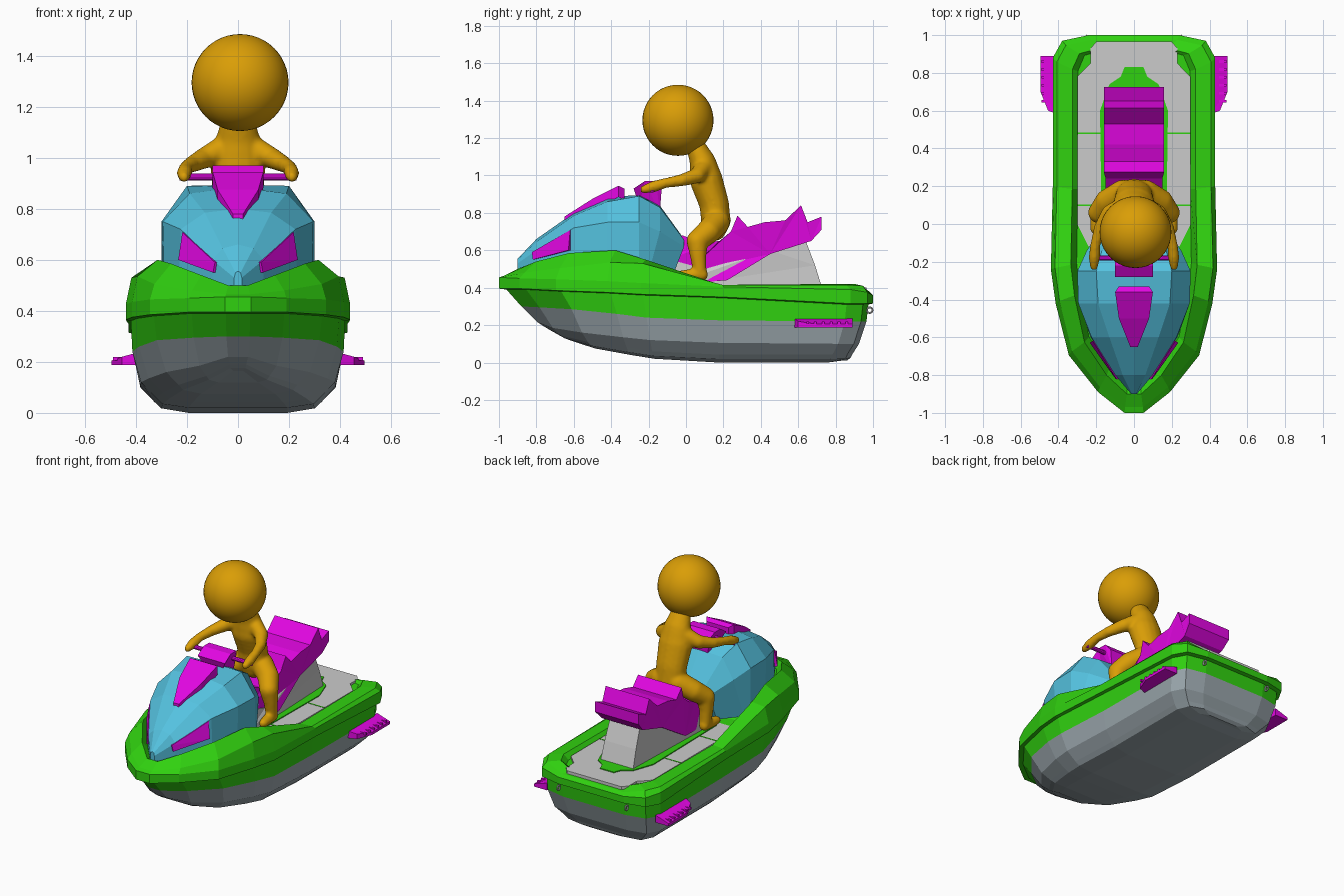
import bpy, bmesh
from math import pi
from mathutils import Vector, Matrix

if "Cube" in bpy.data.objects:
    bpy.data.objects.remove(bpy.data.objects["Cube"])


def material(name, r, g, b):
    m = bpy.data.materials.new(name)
    m.diffuse_color = (r, g, b, 1)
    m.use_nodes = True
    m.node_tree.nodes["Principled BSDF"].inputs["Base Color"].default_value = m.diffuse_color
    return m


GREEN = material("green", .03, .64, .005)
CYAN = material("cyan", .09, .54, .74)
MAGENTA = material("magenta", .76, .002, .76)
ORANGE = material("orange", .70, .34, .002)
SLATE = material("slate", .33, .39, .42)


def finish(name, bm, mat=None):
    bmesh.ops.recalc_face_normals(bm, faces=bm.faces)
    me = bpy.data.meshes.new(name)
    bm.to_mesh(me)
    bm.free()
    ob = bpy.data.objects.new(name, me)
    bpy.context.collection.objects.link(ob)
    if mat:
        me.materials.append(mat)
    return ob


def sym(half):
    """Close a half outline by mirroring it across x = 0."""
    return half + [(-x, y, z) for x, y, z in reversed(half)]


def loft(name, rings, mat=None, strips=True, caps=(0, -1)):
    """Skin closed rings; cap with left-right strips or one triangulated face."""
    bm = bmesh.new()
    vs = [[bm.verts.new(p) for p in r] for r in rings]
    n = len(vs[0])
    for a, b in zip(vs, vs[1:]):
        for i in range(n):
            j = (i + 1) % n
            bm.faces.new((a[i], a[j], b[j], b[i]))
    for r in (vs[c] for c in caps):
        if strips:
            for i in range(n // 2 - 1):
                bm.faces.new((r[i], r[i + 1], r[n - 2 - i], r[n - 1 - i]))
        else:
            bmesh.ops.triangulate(bm, faces=[bm.faces.new(r)])
    bmesh.ops.remove_doubles(bm, verts=bm.verts, dist=1e-4)
    return finish(name, bm, mat)


def slab(name, profile, mat=None):
    """Side profile of (half width, y, z) points spanned from left to right."""
    return loft(name, [[(s * w, y, z) for w, y, z in profile] for s in (-1, 1)], mat, False)


def plate(name, half, z0, z1, mat=None):
    return loft(name, [sym([(x, y, z) for x, y in half]) for z in (z0, z1)], mat, caps=(-1,))


def box(name, loc, size, mat=None):
    bm = bmesh.new()
    bmesh.ops.create_cube(bm, size=1, matrix=Matrix.Translation(loc) @ Matrix.Diagonal((*size, 1)))
    return finish(name, bm, mat)


# Hull: one plan outline, scaled per level (width, bow, stern) with its own sheer line
PLAN = [(.05, -1), (.19, -.89), (.345, -.695), (.415, -.42), (.44, -.24),
        (.43, .2), (.43, .88), (.38, .97), (.24, 1)]


def level(sx, bow, stern, *zs, taper=0):
    return sym([(x * sx * (1 + taper * min(0, y)), y * (bow if y < 0 else stern), z)
                for (x, y), z in zip(PLAN, zs)])


waterline = level(.95, .88, .965, .30, .295, .285, .26, .24, .225, .22, .22, .22, taper=.04)
loft("lower_hull", [
    level(.45, .70, .86, .165, .12, .075, .04, .02, 0, 0, .01, .01, taper=.1),
    level(.70, .73, .88, .175, .13, .09, .055, .035, .018, .018, .02, .025, taper=.16),
    level(.76, .755, .89, .19, .145, .11, .08, .06, .042, .042, .045, .045, taper=.16),
    level(.89, .80, .925, .22, .185, .16, .135, .12, .105, .10, .10, .10, taper=.12),
    waterline], SLATE, caps=(0,))
loft("upper_hull", [
    waterline,
    level(.955, .96, .975, .39, .39, .38, .37, .36, .345, .31, .31, .31),
    level(1, 1, 1, .395, .395, .385, .375, .365, .35, .315, .315, .315),
    level(1, 1, 1, .455, .45, .445, .435, .425, .405, .39, .375, .36),
    level(.95, .97, .975, .465, .48, .505, .535, .53, .415, .415, .41, .375),
    level(.76, .90, .93, .50, .54, .585, .60, .55, .415, .42, .42, .385),
    level(.69, .86, .92, .48, .5, .52, .5, .40, .39, .385, .385, .385)], GREEN, caps=(-1,))

# Footwell mats, seams and the island below the seat
plate("deck_mat", [(.24, -.12), (.3, 0), (.3, .78), (.23, .85), (.23, .93), (.2, .965)], .38, .4)
plate("seat_island", [(.17, -.08), (.18, .6), (.13, .74), (.07, .78), (.05, .83)], .39, .406, GREEN)
for s in (-1, 1):
    for y in (.1, .48):
        box("mat_seam", (s * .235, y, .399), (.13, .008, .006), GREEN)

# Seat and its pedestal
slab("seat_pedestal", [(.15, -.15, .39), (.13, -.12, .56), (.13, .1, .5), (.13, .45, .6),
                       (.11, .64, .65), (.115, .69, .52), (.12, .73, .39)])
slab("seat", [(.12, -.1, .55), (.12, -.02, .68), (.13, .08, .64), (.15, .18, .65), (.15, .24, .70),
              (.16, .275, .785), (.16, .33, .725), (.16, .42, .75), (.16, .53, .76), (.16, .615, .84),
              (.16, .65, .75), (.16, .725, .78), (.16, .725, .71), (.15, .67, .65), (.14, .45, .58),
              (.15, .22, .44), (.14, .1, .43), (.12, 0, .48)], MAGENTA)

# Hood: half sections of bottom, side, shoulder and crest along y; low rear corners lean forward
SECTIONS = [
    (-.9, (.015, .49), (.015, .53), (.01, .55), (0, .555)),
    (-.8, (.1, .51), (.1, .6), (.06, .645), (0, .66)),
    (-.6, (.23, .55), (.225, .72), (.13, .785), (0, .80)),
    (-.42, (.29, .55), (.295, .75), (.19, .86), (0, .885)),
    (-.25, (.3, .52), (.3, .75), (.2, .89), (0, .895)),
    (-.14, (.28, .44), (.25, .70), (.17, .83), (0, .84)),
    (-.01, (.17, .44), (.16, .62), (.12, .655), (0, .66))]
loft("hood", [sym([(x, y - (.07 if z < .46 else 0), z) for x, z in sec])
              for y, *sec in SECTIONS], CYAN)

# Hood scoop
scoop = [(.02, -.65, .78), (.08, -.5, .875), (.1, -.36, .945), (.08, -.33, .93)]
loft("hood_scoop", [sym([(x, y, z - d) for x, y, z in scoop]) for d in (.06, 0)], MAGENTA)

# Handlebar console and bar
slab("handlebar_console", [(.05, -.25, .84), (.1, -.28, .93), (.1, -.22, .97), (.1, -.16, .97),
                           (.08, -.13, .93), (.06, -.14, .80)], MAGENTA)
bm = bmesh.new()
bmesh.ops.create_cone(bm, cap_ends=True, segments=10, radius1=.014, radius2=.014, depth=.46,
                      matrix=Matrix.Translation((0, -.18, .925)) @ Matrix.Rotation(pi / 2, 4, 'Y'))
finish("handlebar", bm, MAGENTA)

# Paired parts: headlights, side fins with ribs, tow hooks
LIGHT = [(.092, -.825, .59), (.22, -.62, .708), (.236, -.63, .60), (.1, -.82, .55)]
FIN = [(.4, .58, .235), (.455, .6, .22), (.495, .7, .205), (.495, .89, .205), (.4, .89, .235)]
for s in (-1, 1):
    loft("headlight", [[(s * (x - d * .85), y + d * .5, z) for x, y, z in LIGHT]
                       for d in (.04, .002)], MAGENTA, False)
    loft("side_fin", [[(s * x, y, .187) for x, y, z in FIN],
                      [(s * x, y, z) for x, y, z in FIN]], MAGENTA, False)
    for i in range(6):
        box("fin_rib", (s * .465, .65 + .042 * i, .212), (.05, .014, .014), MAGENTA)
    bpy.ops.mesh.primitive_torus_add(location=(s * .25, .982, .28), rotation=(0, pi / 2, 0),
                                     major_radius=.015, minor_radius=.005,
                                     major_segments=16, minor_segments=8)
    bpy.context.object.name = "tow_hook"

# Rider body: spheres swept along limb paths (x, y, z, radius), fused by remeshing
TORSO = [(0, .05, 1.16, .05), (0, .09, 1.07, .07), (0, .11, .97, .088),
         (0, .15, .85, .08), (0, .16, .76, .08), (0, .155, .71, .06)]
ARM = [(.05, .095, 1.04, .052), (.13, .06, 1.0, .042), (.18, -.02, .975, .033),
       (.205, -.11, .96, .027), (.21, -.175, .94, .031), (.212, -.225, .925, .022)]
LEG = [(.06, .165, .75, .07), (.14, .12, .70, .066), (.185, .06, .65, .058),
       (.195, .065, .57, .044), (.195, .075, .48, .036)]
FOOT = [(.195, .085, .47, .034), (.2, .01, .467, .032), (.205, -.03, .465, .026)]
bm = bmesh.new()


def limb(path, side=1, wide=1):
    for a, b in zip(path, path[1:]):
        for k in range(9):
            x, y, z, r = Vector(a).lerp(Vector(b), k / 8)
            bmesh.ops.create_uvsphere(bm, u_segments=16, v_segments=10, radius=r,
                                      matrix=Matrix.Translation((side * x, y, z))
                                      @ Matrix.Diagonal((wide, 1, 1, 1)))


limb(TORSO, wide=1.25)
for s in (-1, 1):
    for path in (ARM, LEG, FOOT):
        limb(path, s)
body = finish("rider_body", bm, ORANGE)
fuse = body.modifiers.new("fuse", 'REMESH')
fuse.mode, fuse.voxel_size, fuse.use_smooth_shade = 'VOXEL', .01, True
relax = body.modifiers.new("relax", 'SMOOTH')
relax.factor, relax.iterations = .5, 6

# Rider head
bpy.ops.mesh.primitive_uv_sphere_add(segments=40, ring_count=24, radius=.19, location=(.008, -.043, 1.295))
head = bpy.context.object
head.name = "rider_head"
head.data.materials.append(ORANGE)
bpy.ops.object.shade_smooth()
